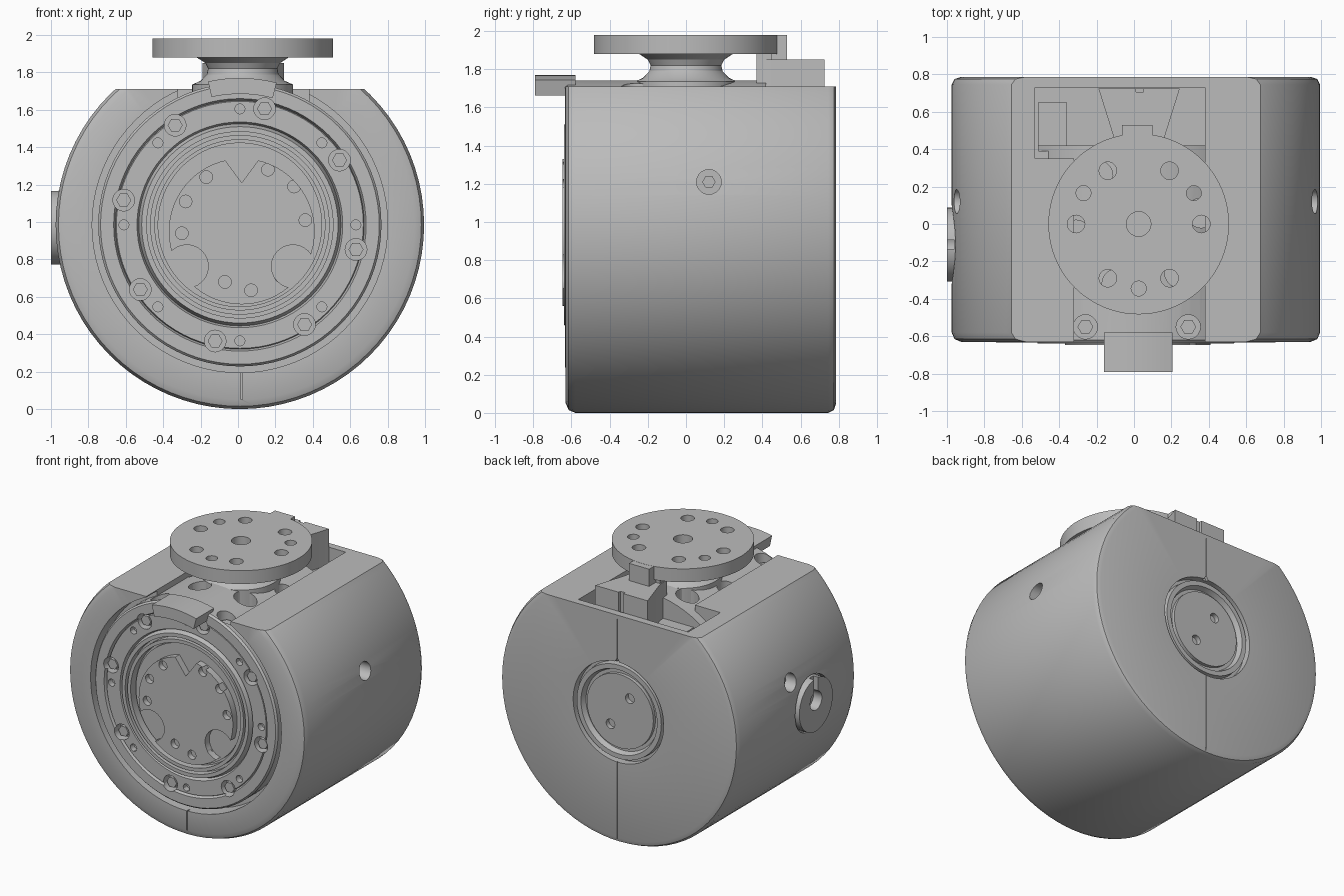
import bpy, bmesh, math

if "Cube" in bpy.data.objects:
    bpy.data.objects.remove(bpy.data.objects["Cube"])

CX, CZ = 0.01, 0.985          # main axis, running front to back
PARTS = []

grey = bpy.data.materials.new("machined grey")
grey.use_nodes = True
COLOUR = (0.5, 0.5, 0.5, 1)
grey.diffuse_color = COLOUR
grey.node_tree.nodes["Principled BSDF"].inputs["Base Color"].default_value = COLOUR


def place(u, v, h, axis):
    return {"x": (h, u, v), "y": (u, h, v), "z": (u, v, h)}[axis]


def finish(name, bm, keep=True):
    bmesh.ops.remove_doubles(bm, verts=bm.verts, dist=1e-5)
    bmesh.ops.recalc_face_normals(bm, faces=bm.faces)
    mesh = bpy.data.meshes.new(name)
    bm.to_mesh(mesh)
    bm.free()
    ob = bpy.data.objects.new(name, mesh)
    bpy.context.scene.collection.objects.link(ob)
    if keep:
        PARTS.append(ob)
    return ob


def extrude(name, pts, a, b, axis, keep=True):
    bm = bmesh.new()
    low = [bm.verts.new(place(u, v, a, axis)) for u, v in pts]
    high = [bm.verts.new(place(u, v, b, axis)) for u, v in pts]
    bm.faces.new(low)
    bm.faces.new(high)
    for i in range(len(pts)):
        j = (i + 1) % len(pts)
        bm.faces.new((low[i], low[j], high[j], high[i]))
    return finish(name, bm, keep)


def lathe(name, profile, cu, cv, axis, n=80):
    # Profile is (radius, height), starting and ending on the axis
    bm = bmesh.new()
    rings = []
    for r, h in profile:
        rings.append([bm.verts.new(place(cu + r * math.cos(2 * math.pi * k / n),
                                         cv + r * math.sin(2 * math.pi * k / n), h, axis))
                      for k in range(n if r else 1)])
    for p, q in zip(rings, rings[1:]):
        for k in range(n):
            loop = [p[k % len(p)], p[(k + 1) % len(p)], q[(k + 1) % len(q)], q[k % len(q)]]
            bm.faces.new(list(dict.fromkeys(loop)))
    return finish(name, bm)


def ngon(u, v, r, n=20, turn=0.0):
    return [(u + r * math.cos(turn + 2 * math.pi * k / n),
             v + r * math.sin(turn + 2 * math.pi * k / n)) for k in range(n)]


def rect(u0, u1, v0, v1):
    return [(u0, v0), (u1, v0), (u1, v1), (u0, v1)]


def polar(r, deg, u=CX, v=CZ):
    return u + r * math.cos(math.radians(deg)), v + r * math.sin(math.radians(deg))


def cutter(pts, a, b, axis):
    return extrude("cutter", pts, a, b, axis, keep=False)


def cut(ob, cutters):
    for c in cutters:
        c.hide_render = True
        m = ob.modifiers.new("cut", "BOOLEAN")
        m.operation, m.solver, m.object = "DIFFERENCE", "EXACT", c
    bpy.context.view_layer.update()
    done = ob.evaluated_get(bpy.context.evaluated_depsgraph_get())
    mesh = bpy.data.meshes.new_from_object(done)
    ob.modifiers.clear()
    ob.data = mesh
    for c in cutters:
        bpy.data.objects.remove(c)


# Housing: rounded barrel with a front bore and a rear cap recess
housing = lathe("housing", [
    (0, 0.73), (0.375, 0.73), (0.375, 0.785), (0.94, 0.785), (0.97, 0.775), (0.985, 0.745),
    (0.985, -0.58), (0.97, -0.615), (0.935, -0.63), (0.79, -0.63), (0.79, -0.5), (0, -0.5)],
    CX, CZ, "y")
pocket = [(-0.53, 0.73), (0.38, 0.73), (0.38, -0.8), (-0.32, -0.8), (-0.32, 0.35), (-0.53, 0.35)]
cut(housing, [
    cutter(rect(-1.2, 1.2, -1, 1), 1.71, 2.4, "z"),
    cutter(pocket, 1.58, 2.3, "z"),
    cutter(rect(-0.51, -0.36, 0.39, 0.65), 1.35, 1.9, "z"),
    cutter(ngon(0.12, 1.21, 0.065), 0.85, 1.2, "x"),
    cutter(ngon(0.12, 1.21, 0.065), -1.2, -0.85, "x"),
    cutter(ngon(-0.11, 0.97, 0.21, 40), -1.2, -0.93, "x"),
    cutter(rect(0.016, 0.024, 0.05, 0.25), -0.7, -0.6, "y"),
    cutter(rect(0.017, 0.023, -0.1, 0.7), 0.775, 0.9, "y"),
    cutter(rect(0.017, 0.023, 1.3, 1.68), 0.775, 0.9, "y"),
    cutter(ngon(0.02, 1.36, 0.03, 3, math.pi / 2), 0.765, 0.9, "y")])

# Set screws in the side holes
for side, x in (("left", 0.86), ("right", -0.86)):
    extrude(side + "_set_screw", ngon(0.12, 1.21, 0.035, 6), x - 0.03, x + 0.03, "x")

# Round side port with a keyhole slot
port = extrude("side_port", ngon(-0.11, 0.97, 0.198, 40), -1.0, -0.9, "x")
cut(port, [cutter(ngon(-0.11, 1.0, 0.07), -1.1, -0.91, "x"),
           cutter(rect(-0.135, -0.085, 1.0, 1.3), -1.1, -0.96, "x")])

# Rear cap with concentric rings and two spanner holes
cap = lathe("rear_cap", [
    (0, 0.765), (0.275, 0.765), (0.275, 0.74), (0.3, 0.74), (0.315, 0.778), (0.35, 0.778),
    (0.355, 0.72), (0, 0.72)], CX, CZ, "y", 64)
cut(cap, [cutter(ngon(CX + s * 0.08, CZ - s * 0.115, 0.036), 0.725, 0.9, "y") for s in (1, -1)])

# Rotating drum with stepped rings on its front face
drum = lathe("drum", [
    (0, -0.595), (0.44, -0.595), (0.44, -0.57), (0.455, -0.57), (0.455, -0.635), (0.48, -0.635),
    (0.48, -0.58), (0.498, -0.58), (0.498, -0.638), (0.525, -0.638), (0.54, -0.6), (0.55, -0.624),
    (0.66, -0.624), (0.665, -0.61), (0.675, -0.634), (0.745, -0.634), (0.757, -0.62),
    (0.757, 0.42), (0, 0.42)], CX, CZ, "y")
bolts = [polar(0.635, 78 + 45 * k) for k in range(8)]
pins = [polar(0.62, 90 + 45 * k) for k in range(8)]
ledge_bolts = [(-0.26, -0.55), (0.29, -0.55)]
relief = [polar(0.34, a, 0.025, 0) for a in (-110, -50, 10, 130, 190)]
cut(drum, [cutter(ngon(u, v, 0.058), -0.8, -0.56, "y") for u, v in bolts]
    + [cutter(ngon(u, v, 0.027, 12), -0.8, -0.58, "y") for u, v in pins]
    + [cutter(ngon(u, v, 0.065), 1.61, 2, "z") for u, v in ledge_bolts]
    + [cutter(ngon(u, v, 0.08), 1.58, 2, "z") for u, v in relief])
for u, v in bolts:
    extrude("ring_bolt", ngon(u, v, 0.04, 6), -0.61, -0.55, "y")
for u, v in ledge_bolts:
    extrude("ledge_bolt", ngon(u, v, 0.042, 6), 1.59, 1.65, "z")

# Clover hub plate with three notches and a ring of holes
hub = extrude("hub_plate", ngon(0.02, 0.95, 0.39, 64), -0.646, -0.58, "y")
hub_holes = [(-0.17, 1.24), (0.16, 1.28), (0.3, 1.19), (-0.28, 1.11), (-0.3, 0.94),
             (0.36, 1.01), (0.23, 0.71), (0.07, 0.635), (-0.07, 0.68)]
cut(hub, [cutter(ngon(*polar(0.36, a), 0.115, 24), -0.8, -0.5, "y") for a in (218, 322)]
    + [cutter([(0.02, 1.21), (0.16, 1.4), (-0.12, 1.4)], -0.8, -0.5, "y")]
    + [cutter(ngon(u, v, 0.034, 16), -0.8, -0.605, "y") for u, v in hub_holes])

# Curved stop tab overhanging the front
arc = [90 + 12.5 - 27 * k / 8 for k in range(9)]
extrude("front_tab", [polar(0.785, a) for a in arc] + [polar(0.7, a) for a in reversed(arc)],
        -0.79, -0.58, "y")

# Waisted neck and drilled tool flange
lathe("neck", [(0, 1.6), (0.27, 1.6), (0.27, 1.735), (0.225, 1.755), (0.192, 1.79), (0.185, 1.82),
               (0.2, 1.85), (0.25, 1.883), (0, 1.883)], 0.025, 0, "z", 48)
flange = extrude("tool_flange", ngon(0.025, 0, 0.483, 80), 1.88, 1.98, "z")
holes = [(-0.14, 0.285), (0.19, 0.285), (-0.31, 0), (0.36, 0), (-0.14, -0.29), (0.19, -0.29)]
cut(flange, [cutter(ngon(u, v, 0.047), 1.8, 2.1, "z") for u, v in holes]
    + [cutter(ngon(u, v, 0.04), 1.8, 2.1, "z") for u, v in
       ((-0.27, 0.165), (0.32, 0.165), (0.025, -0.345))]
    + [cutter(ngon(0.025, 0, 0.066), 1.91, 2.1, "z")])
extrude("flange_key", rect(-0.065, 0.1, 0.44, 0.53), 1.84, 1.979, "z")

# Tapered stop block behind the flange
block = extrude("stop_block", [(-0.19, 0.725), (0.245, 0.725), (0.165, 0.47), (0.15, 0.37),
                               (-0.1, 0.37), (-0.11, 0.47)], 1.5, 1.85, "z")
cut(block, [cutter(rect(0.01, 0.05, 0.705, 0.8), 1.6, 2, "z")])
extrude("block_bridge", rect(-0.1, 0.15, 0.37, 0.45), 1.8, 1.885, "z")

# Colour and shading
bpy.ops.object.select_all(action="DESELECT")
for ob in PARTS:
    ob.data.materials.clear()
    ob.data.materials.append(grey)
    ob.select_set(True)
bpy.context.view_layer.objects.active = housing
bpy.ops.object.shade_smooth_by_angle(angle=math.radians(30))
